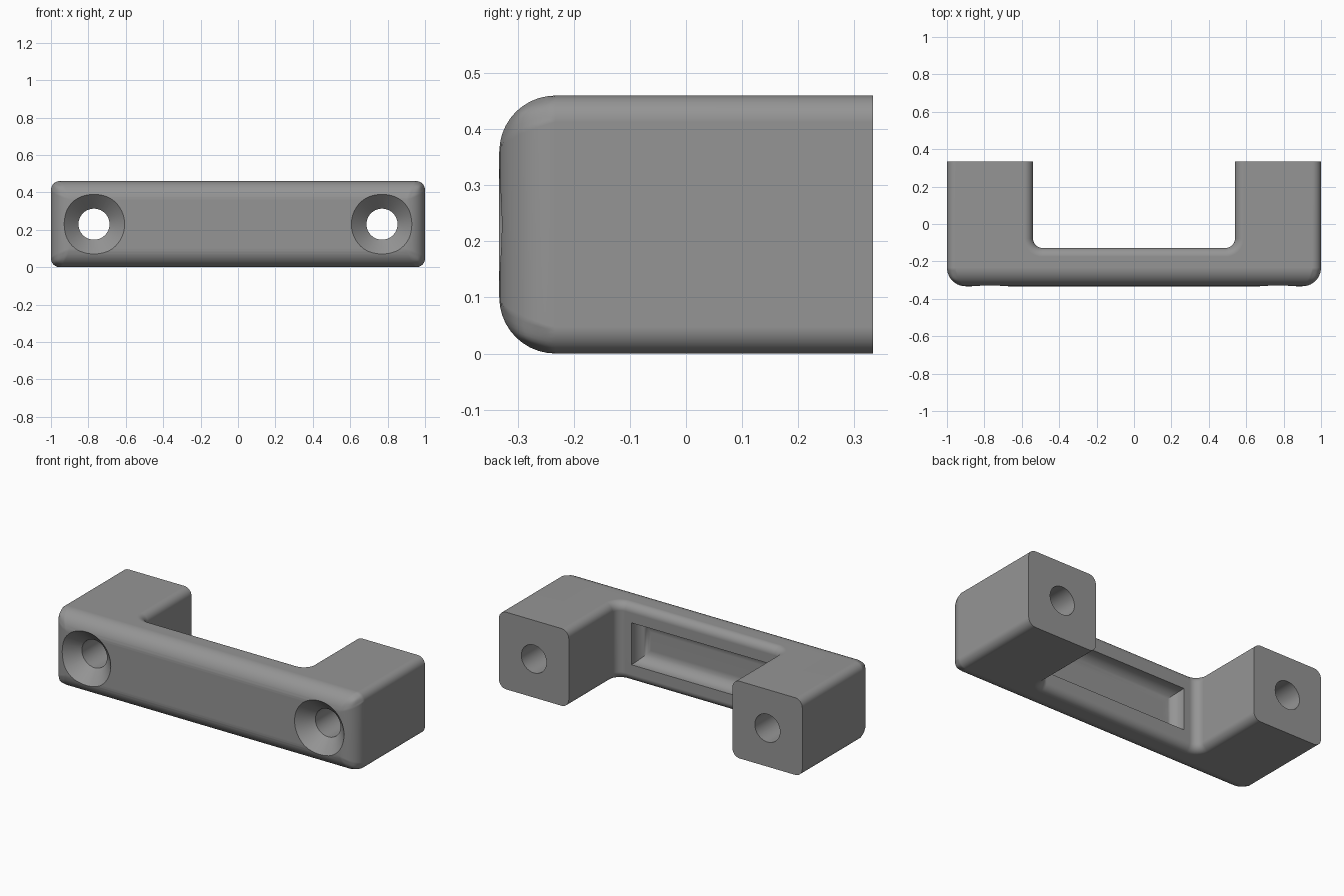
import bpy, bmesh, math

if "Cube" in bpy.data.objects:
    bpy.data.objects.remove(bpy.data.objects["Cube"])

FRONT, BACK, BAR_BACK = -0.333, 0.333, -0.128
LEG_IN, HEIGHT = 0.54, 0.46
BIG, SMALL = 0.1, 0.047      # front and side edge radii
MID = HEIGHT / 2


def make_object(name, bm):
    bmesh.ops.recalc_face_normals(bm, faces=bm.faces)
    mesh = bpy.data.meshes.new(name)
    bm.to_mesh(mesh)
    bm.free()
    obj = bpy.data.objects.new(name, mesh)
    bpy.context.collection.objects.link(obj)
    return obj


def apply_modifier(obj, mod):
    bpy.context.view_layer.objects.active = obj
    bpy.ops.object.modifier_apply(modifier=mod.name)


def cut(obj, cutter):
    mod = obj.modifiers.new("cut", 'BOOLEAN')
    mod.object, mod.operation, mod.solver = cutter, 'DIFFERENCE', 'EXACT'
    apply_modifier(obj, mod)
    bpy.data.objects.remove(cutter)


# Handle outline: right half, with the filleted inner corner
R = 0.05
half = [(1, FRONT), (1, BACK), (LEG_IN, BACK)]
for i in range(9):
    a = math.radians(90 * i / 8)
    half.append((LEG_IN - R + R * math.cos(a), BAR_BACK + R - R * math.sin(a)))
outline = half + [(-x, y) for x, y in reversed(half)]

bm = bmesh.new()
base = bm.faces.new([bm.verts.new((x, y, 0)) for x, y in outline])
top = bmesh.ops.extrude_face_region(bm, geom=[base])
bmesh.ops.translate(bm, vec=(0, 0, HEIGHT),
                    verts=[v for v in top["geom"] if isinstance(v, bmesh.types.BMVert)])

# Edge rounding: large around the front, small along the sides
weight = bm.edges.layers.float.new("bevel_weight_edge")
for e in bm.edges:
    a, b = (v.co for v in e.verts)
    vertical = abs(a.z - b.z) > 0.1
    if max(a.y, b.y) < FRONT + 0.01:
        e[weight] = 1.0
    elif not vertical and min(a.y, b.y) < BACK - 0.01:
        e[weight] = SMALL / BIG
handle = make_object("handle", bm)
bevel = handle.modifiers.new("round", 'BEVEL')
bevel.limit_method, bevel.width, bevel.segments = 'WEIGHT', BIG, 10
bevel.use_clamp_overlap = False
apply_modifier(handle, bevel)

# Countersunk screw holes
N = 64
for x0 in (-0.77, 0.77):
    bm = bmesh.new()
    rings = []
    for y, r in ((-0.4, 0.231), (-0.252, 0.083), (0.4, 0.083)):
        rings.append([bm.verts.new((x0 + r * math.cos(2 * math.pi * i / N), y,
                                    MID + r * math.sin(2 * math.pi * i / N))) for i in range(N)])
    for p, q in zip(rings, rings[1:]):
        for i in range(N):
            j = (i + 1) % N
            bm.faces.new((p[i], p[j], q[j], q[i]))
    bm.faces.new(rings[0])
    bm.faces.new(rings[-1])
    cut(handle, make_object("screw_hole_cutter", bm))

# Finger recess behind the bar, rounded toward its floor
DEPTH = 0.085
bm = bmesh.new()
bmesh.ops.create_cube(bm, size=1)
for v in bm.verts:
    v.co.x *= 0.9
    v.co.z = MID + v.co.z * 0.25
    v.co.y = BAR_BACK - DEPTH if v.co.y < 0 else BAR_BACK + 0.05
floor = [e for e in bm.edges if all(v.co.y < BAR_BACK for v in e.verts)]
bmesh.ops.bevel(bm, geom=floor, offset=0.07, segments=8, profile=0.5, affect='EDGES')
cut(handle, make_object("recess_cutter", bm))

# Finish
grey = bpy.data.materials.new("grey")
grey.diffuse_color = (0.3, 0.3, 0.3, 1)
grey.use_nodes = True
grey.node_tree.nodes["Principled BSDF"].inputs["Base Color"].default_value = grey.diffuse_color
handle.data.materials.clear()
handle.data.materials.append(grey)
bpy.context.view_layer.objects.active = handle
handle.select_set(True)
bpy.ops.object.shade_smooth_by_angle(angle=math.radians(28))
handle.modifiers.new("even_shading", 'WEIGHTED_NORMAL').keep_sharp = True
